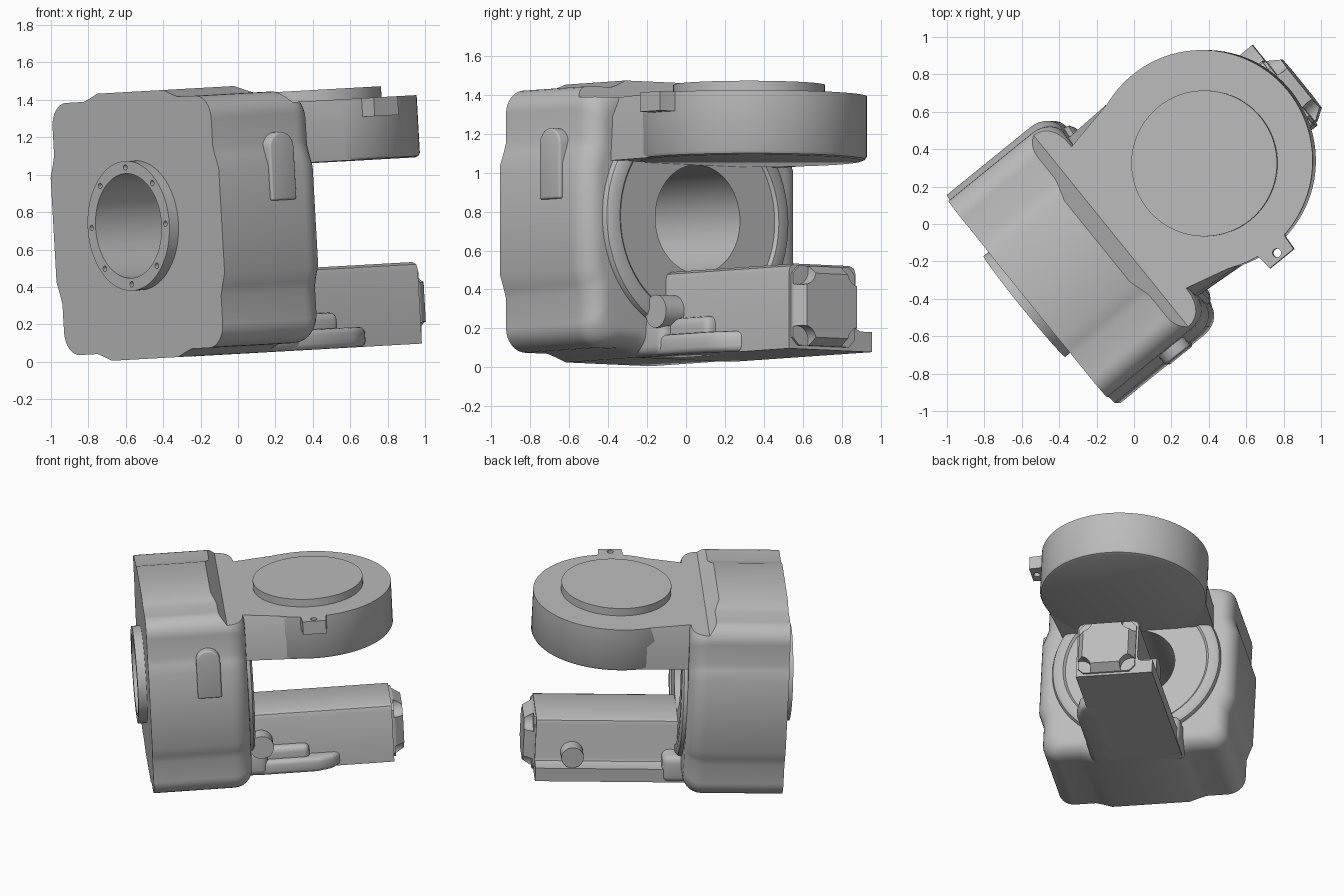
import bpy, bmesh, math
from mathutils import Matrix, Vector

cube = bpy.data.objects.get("Cube")
if cube:
    bpy.data.objects.remove(cube, do_unlink=True)

# Part frame: X across the mounting face, Y along the arms, Z up
PLACE = Matrix.Rotation(-0.056, 4, 'Y') @ Matrix.Rotation(math.radians(-51), 4, 'Z')
AXIS_Z = 0.758          # height of the main bore
ARM_BOTTOM = 0.042

grey = bpy.data.materials.new("cast grey")
grey.use_nodes = True
colour = (0.5, 0.5, 0.5, 1)
grey.diffuse_color = colour
grey.node_tree.nodes["Principled BSDF"].inputs["Base Color"].default_value = colour


def activate(ob):
    bpy.ops.object.select_all(action='DESELECT')
    ob.select_set(True)
    bpy.context.view_layer.objects.active = ob


def loft(name, rings, bevel=0.0, segments=3):
    """Closed solid through rings with equal point counts."""
    bm = bmesh.new()
    loops = [[bm.verts.new(p) for p in ring] for ring in rings]
    n = len(loops[0])
    for a, b in zip(loops, loops[1:]):
        for i in range(n):
            j = (i + 1) % n
            bm.faces.new((a[i], a[j], b[j], b[i]))
    bm.faces.new(loops[0][::-1])
    bm.faces.new(loops[-1])
    bmesh.ops.recalc_face_normals(bm, faces=bm.faces)
    me = bpy.data.meshes.new(name)
    bm.to_mesh(me)
    bm.free()
    ob = bpy.data.objects.new(name, me)
    bpy.context.collection.objects.link(ob)
    me.materials.append(grey)
    ob.matrix_world = PLACE
    activate(ob)
    if bevel:
        m = ob.modifiers.new("bevel", 'BEVEL')
        m.width, m.segments, m.angle_limit = bevel, segments, math.radians(40)
        bpy.ops.object.modifier_apply(modifier=m.name)
    bpy.ops.object.shade_smooth_by_angle(angle=math.radians(32))
    return ob


def point(axis, a, b, t):
    return Vector({'X': (t, a, b), 'Y': (a, t, b), 'Z': (a, b, t)}[axis])


def prism(name, pts, axis, lo, hi, **kw):
    return loft(name, [[point(axis, a, b, t) for a, b in pts] for t in (lo, hi)], **kw)


def circle(r, cx=0.0, cy=0.0, n=64):
    return [(cx + r * math.cos(math.tau * i / n), cy + r * math.sin(math.tau * i / n))
            for i in range(n)]


def rect(x0, x1, y0, y1):
    return [(x0, y0), (x1, y0), (x1, y1), (x0, y1)]


def cut(ob, *cutters):
    """Subtract the cutters and remove them."""
    for c in cutters:
        activate(ob)
        m = ob.modifiers.new("cut", 'BOOLEAN')
        m.operation, m.solver, m.object = 'DIFFERENCE', 'EXACT', c
        bpy.ops.object.modifier_apply(modifier=m.name)
        bpy.data.objects.remove(c, do_unlink=True)
    activate(ob)
    bpy.ops.object.shade_smooth_by_angle(angle=math.radians(32))


def bore():
    return prism("bore_cutter", circle(0.28, 0, AXIS_Z), 'Y', -1, 0.6)


# Housing: square with a raised band on each side, rounded off at the back
side = [(0.675, -0.40), (0.69, -0.35), (0.715, -0.28), (0.715, 0.28), (0.69, 0.35), (0.675, 0.40)]
side += [(0.55 + 0.125 * math.cos(a), 0.55 + 0.125 * math.sin(a))
         for a in [math.pi / 2 * i / 8 for i in range(9)]]
outline = []
for x, z in side:
    outline.append((x, z))
for k in range(1, 4):
    c, s = round(math.cos(k * math.pi / 2)), round(math.sin(k * math.pi / 2))
    outline += [(c * x - s * z, s * x + c * z) for x, z in side]
depths = [(-0.637, 1.0), (-0.06, 1.0)]
depths += [(-0.06 + 0.13 * math.sin(a), 1 - 0.15 * (1 - math.cos(a)))
           for a in [math.pi / 2 * i / 7 for i in range(1, 8)]]
housing = loft("housing", [[(x * s, y, AXIS_Z + z * s) for x, z in outline] for y, s in depths])
slope = prism("slope_cutter", [(-0.23, 1.57), (-0.06, 1.37), (0.6, 1.37), (0.6, 1.7), (-0.23, 1.7)],
              'X', -1, 1)
cut(housing, slope, bore())

# Round collar on the back of the housing, with a shallow dished face
collar = loft("rear_collar", [[point('Y', a, b, y) for a, b in circle(r, 0, AXIS_Z, 96)]
              for y, r in [(0.0, 0.61), (0.07, 0.61), (0.095, 0.60), (0.11, 0.575),
                           (0.11, 0.525), (0.095, 0.51)]])
cut(collar, bore())

# Bolted flange ring on the mounting face
ring = prism("flange_ring", circle(0.347, 0, AXIS_Z, 96), 'Y', -0.70, -0.6)
bolts = [prism("bolt_hole", circle(0.015, 0.313 * math.cos(k * math.pi / 4),
                                   AXIS_Z + 0.313 * math.sin(k * math.pi / 4), 16),
               'Y', -0.75, -0.66) for k in range(8)]
cut(ring, bore(), *bolts)

# Slot-shaped boss on the side of the housing
arch = [(-0.21 + 0.085 * math.cos(a), 1.13 + 0.085 * math.sin(a))
        for a in [math.pi * i / 16 for i in range(17)]]
prism("side_boss", [(-0.295, 0.85), (-0.125, 0.85)] + arch, 'X', 0.5, 0.735, bevel=0.012)

# Upper arm: neck, round head and raised lid
neck_low = [(-0.54, -0.08), (0.54, -0.08), (0.58, 0.45), (-0.55, 0.45)]
neck_mid = [(-0.53, -0.08), (0.53, -0.08), (0.58, 0.45), (-0.55, 0.45)]
neck_top = [(-0.46, -0.06), (0.46, -0.06), (0.575, 0.40), (-0.55, 0.40)]
loft("upper_neck", [[(x, y, z) for x, y in poly] for poly, z in
                    [(neck_low, 1.042), (neck_mid, 1.22), (neck_top, 1.37)]])
loft("upper_head", [[(x, y, z) for x, y in circle(r, 0.015, 0.556, 96)]
                    for z, r in [(1.038, 0.565), (1.045, 0.583), (1.06, 0.592), (1.37, 0.592)]])
prism("head_lid", circle(0.39, 0.035, 0.558, 96), 'Z', 1.36, 1.428)

# Small drilled lug on the side of the head
lug = prism("head_lug", [(0.5, 0.44), (0.62, 0.47), (0.69, 0.475), (0.69, 0.64),
                         (0.62, 0.645), (0.5, 0.67)], 'Z', 1.27, 1.37)
cut(lug, prism("lug_hole", circle(0.023, 0.65, 0.557, 24), 'Z', 1.2, 1.4))

# Lower arm with a foot flange along one side
prism("lower_arm", [(0.21, ARM_BOTTOM), (0.21, 0.44), (0.20, 0.467), (0.17, 0.48), (-0.19, 0.48),
                    (-0.22, 0.467), (-0.23, 0.44), (-0.23, 0.18), (-0.24, 0.155), (-0.265, 0.145),
                    (-0.34, 0.145), (-0.34, ARM_BOTTOM)], 'Y', -0.02, 1.10)
prism("arm_root", rect(-0.36, 0.32, ARM_BOTTOM, 0.25), 'Y', -0.1, 0.2, bevel=0.05, segments=4)

# Ribs and round studs on the arm sides
prism("arm_step", [(0.1, 0.1), (0.31, 0.1), (0.31, 0.55), (0.27, 0.66), (0.18, 0.74), (0.1, 0.74)],
      'Z', ARM_BOTTOM, 0.15, bevel=0.03)
prism("arm_rib", rect(0.1, 0.5, 0.1, 0.235), 'X', 0.1, 0.265, bevel=0.04, segments=4)
prism("near_stud", circle(0.085, 0.16, 0.27, 32), 'X', 0.1, 0.33)
prism("far_stud", circle(0.08, 0.84, 0.225, 32), 'X', -0.33, -0.1)

# End cap of the lower arm: chamfered block with scooped corners
def cap_ring(y, w, c):
    corners = [(w, c - w), (w, w - c), (w - c, w), (c - w, w),
               (-w, w - c), (-w, c - w), (c - w, -w), (w - c, -w)]
    return [(x - 0.01, y, 0.265 + z) for x, z in corners]


cap = loft("arm_end_cap", [cap_ring(1.08, 0.205, 0.04), cap_ring(1.12, 0.205, 0.04),
                           cap_ring(1.18, 0.165, 0.05)])
cut(cap, *[prism("scoop", circle(0.075, -0.01 + sx * 0.18, 0.265 + sz * 0.18, 32), 'Y', 1.115, 1.3)
           for sx in (-1, 1) for sz in (-1, 1)])
